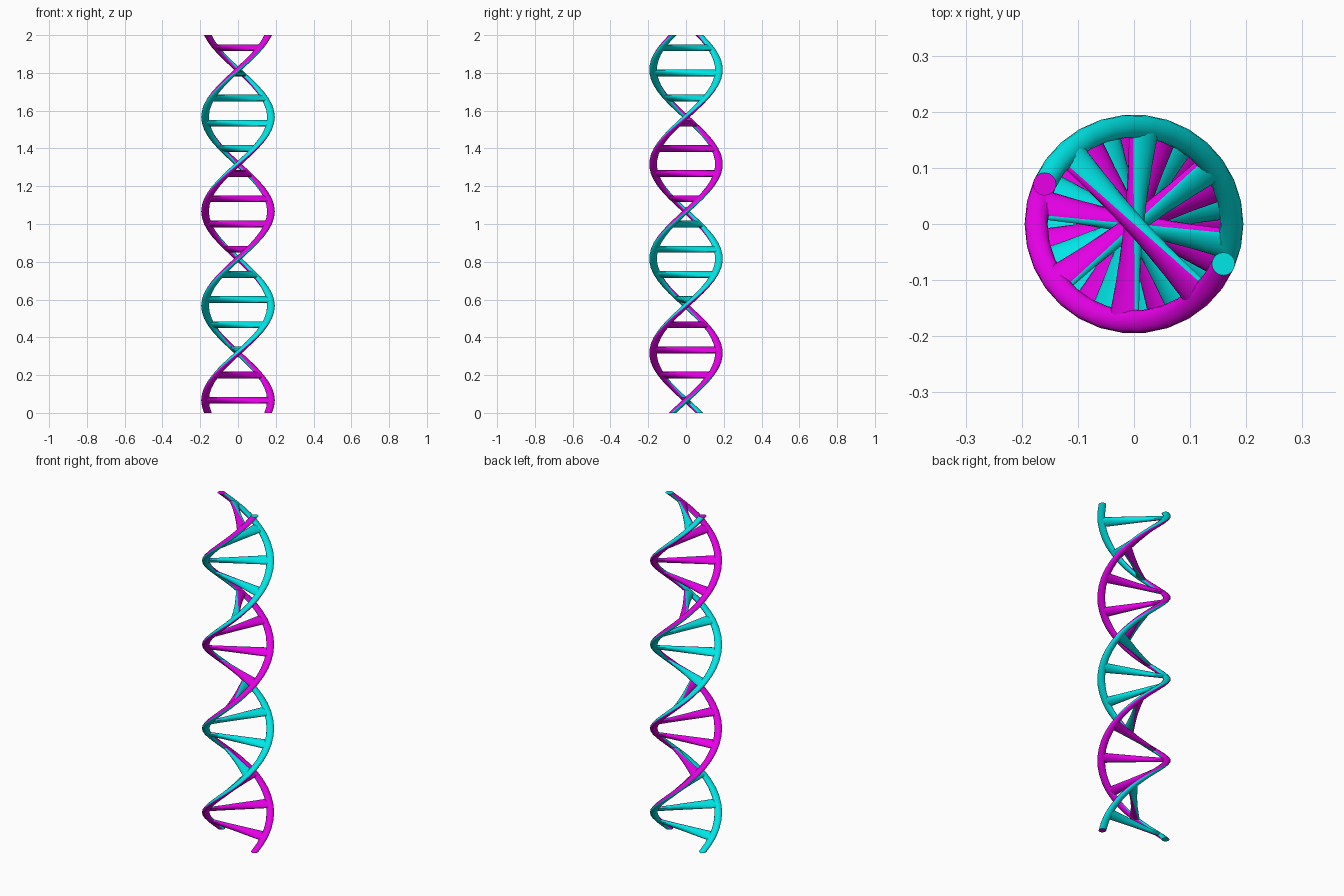
import bpy, bmesh, math
from mathutils import Vector

if "Cube" in bpy.data.objects:
    bpy.data.objects.remove(bpy.data.objects["Cube"])

HEIGHT, RAIL_X, RAIL_R, RUNG_R = 2.0, 0.1745, 0.0205, 0.018
RUNGS, SIDES, RAIL_STEPS = 15, 16, 60


def material(name, rgb):
    m = bpy.data.materials.new(name)
    m.diffuse_color = (*rgb, 1)
    m.use_nodes = True
    m.node_tree.nodes["Principled BSDF"].inputs["Base Color"].default_value = m.diffuse_color
    return m


MAGENTA = material("magenta", (0.8, 0.0, 0.8))
CYAN = material("cyan", (0.0, 0.8, 0.8))


def tube(bm, start, end, radius, side, steps, caps=None):
    """Straight tube; faces toward -y are magenta, toward +y cyan."""
    back = Vector((0, 1, 0))
    rings = []
    for i in range(steps + 1):
        c = start.lerp(end, i / steps)
        rings.append([bm.verts.new(c + radius * (side * math.cos(a) + back * math.sin(a)))
                      for a in (2 * math.pi * k / SIDES for k in range(SIDES))])
    for r0, r1 in zip(rings, rings[1:]):
        for k in range(SIDES):
            n = (k + 1) % SIDES
            f = bm.faces.new((r0[k], r0[n], r1[n], r1[k]))
            f.material_index = 1 if k < SIDES // 2 else 0
    if caps is not None:
        for ring, colour in zip((rings[0], rings[-1]), caps):
            bm.faces.new(ring).material_index = colour


def finish(bm, name):
    """Twist the flat ladder one turn per unit of height, then make the object."""
    bmesh.ops.recalc_face_normals(bm, faces=bm.faces)
    for v in bm.verts:
        a = 2 * math.pi * (v.co.z - HEIGHT / RUNGS / 2)
        x, y = v.co.x, v.co.y
        v.co.x = x * math.cos(a) - y * math.sin(a)
        v.co.y = x * math.sin(a) + y * math.cos(a)
    me = bpy.data.meshes.new(name)
    bm.to_mesh(me)
    bm.free()
    me.materials.append(MAGENTA)
    me.materials.append(CYAN)
    ob = bpy.data.objects.new(name, me)
    bpy.context.collection.objects.link(ob)
    bpy.ops.object.select_all(action='DESELECT')
    ob.select_set(True)
    bpy.context.view_layer.objects.active = ob
    bpy.ops.object.shade_smooth_by_angle(angle=math.radians(40))


# Two spiral rails
for name, x, caps in (("right_rail", RAIL_X, (0, 1)), ("left_rail", -RAIL_X, (1, 0))):
    bm = bmesh.new()
    tube(bm, Vector((x, 0, 0)), Vector((x, 0, HEIGHT)), RAIL_R,
         Vector((1, 0, 0)), RAIL_STEPS, caps)
    finish(bm, name)

# Evenly spaced rungs between the rails
bm = bmesh.new()
for i in range(RUNGS):
    z = (i + 0.5) * HEIGHT / RUNGS
    tube(bm, Vector((-RAIL_X, 0, z)), Vector((RAIL_X, 0, z)), RUNG_R,
         Vector((0, 0, 1)), 8)
finish(bm, "rungs")
